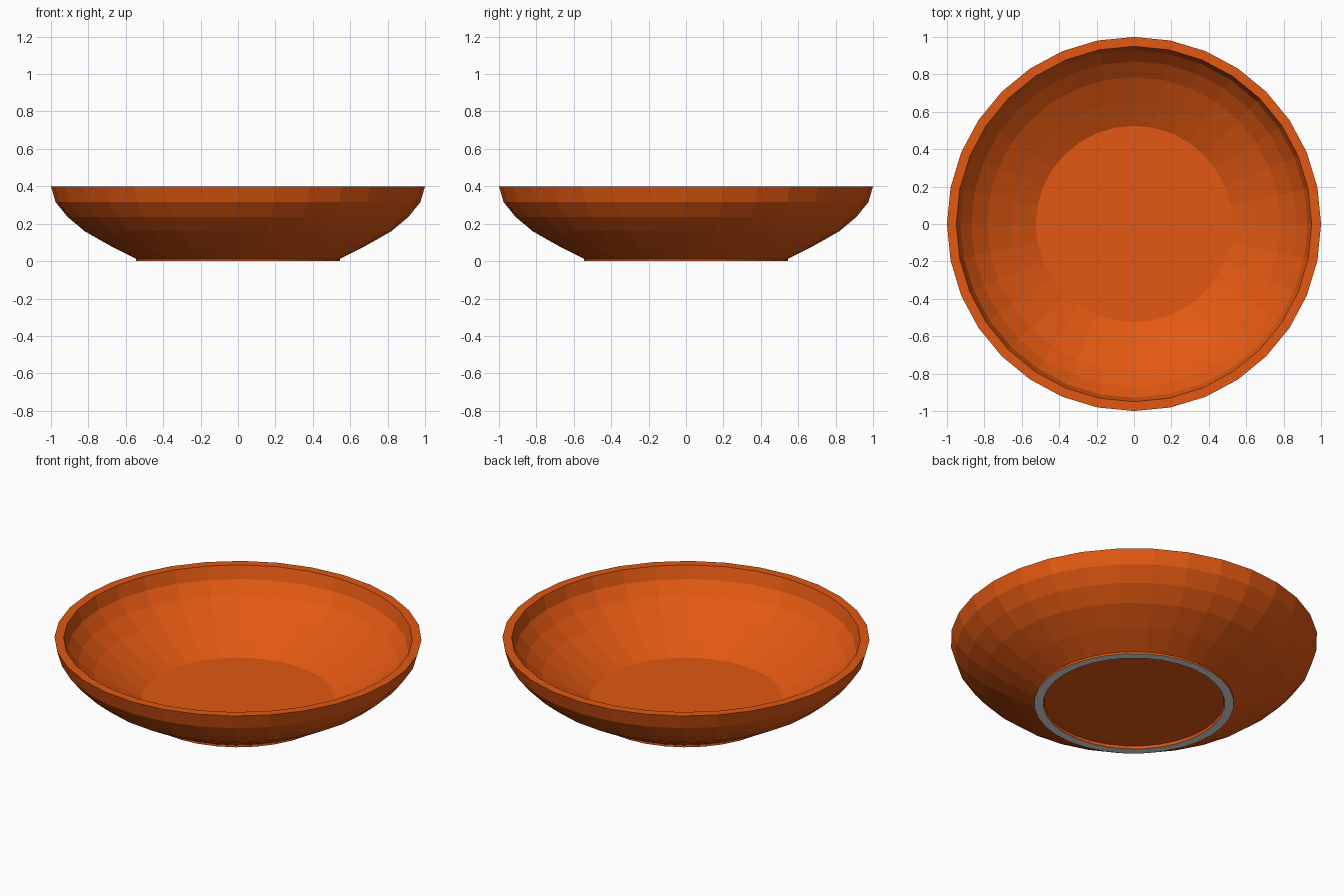
import bpy
import bmesh
import math

cube = bpy.data.objects.get("Cube")
if cube:
    bpy.data.objects.remove(cube, do_unlink=True)

SEGMENTS = 32


def make_material(name, rgb):
    mat = bpy.data.materials.new(name)
    mat.use_nodes = True
    color = (*rgb, 1.0)
    mat.diffuse_color = color
    mat.node_tree.nodes["Principled BSDF"].inputs["Base Color"].default_value = color
    return mat


def lathe(name, profile, materials):
    """Spin an (r, z) profile about z; radius zero collapses to one point."""
    bm = bmesh.new()
    verts = [bm.verts.new((r, 0, z)) for r, z in profile]
    edges = [bm.edges.new(pair) for pair in zip(verts, verts[1:])]
    bmesh.ops.spin(bm, geom=verts + edges, cent=(0, 0, 0), axis=(0, 0, 1),
                   angle=math.tau, steps=SEGMENTS, use_merge=True)
    bmesh.ops.remove_doubles(bm, verts=bm.verts[:], dist=0.0005)
    bmesh.ops.recalc_face_normals(bm, faces=bm.faces[:])
    # unglazed contact ring: the faces lying on the ground
    for face in bm.faces:
        if max(v.co.z for v in face.verts) < 0.001:
            face.material_index = 1
    mesh = bpy.data.meshes.new(name)
    bm.to_mesh(mesh)
    bm.free()
    for mat in materials:
        mesh.materials.append(mat)
    obj = bpy.data.objects.new(name, mesh)
    bpy.context.collection.objects.link(obj)
    return obj


glaze = make_material("orange_glaze", (0.76, 0.098, 0.006))
bare = make_material("unglazed_foot", (0.80, 0.80, 0.78))

# underside recess and foot ring
foot = [(0, 0.015), (0.49, 0.015), (0.495, 0), (0.545, 0), (0.545, 0.012)]
# outer wall up to the rim
outside = [(0.685, 0.083), (0.82, 0.16), (0.91, 0.235), (0.975, 0.315), (1.0, 0.4)]
# inner wall down to the flat floor
inside = [(0.95, 0.4), (0.928, 0.325), (0.87, 0.255), (0.785, 0.185),
          (0.655, 0.11), (0.525, 0.04), (0, 0.04)]

lathe("bowl", foot + outside + inside, [glaze, bare])
